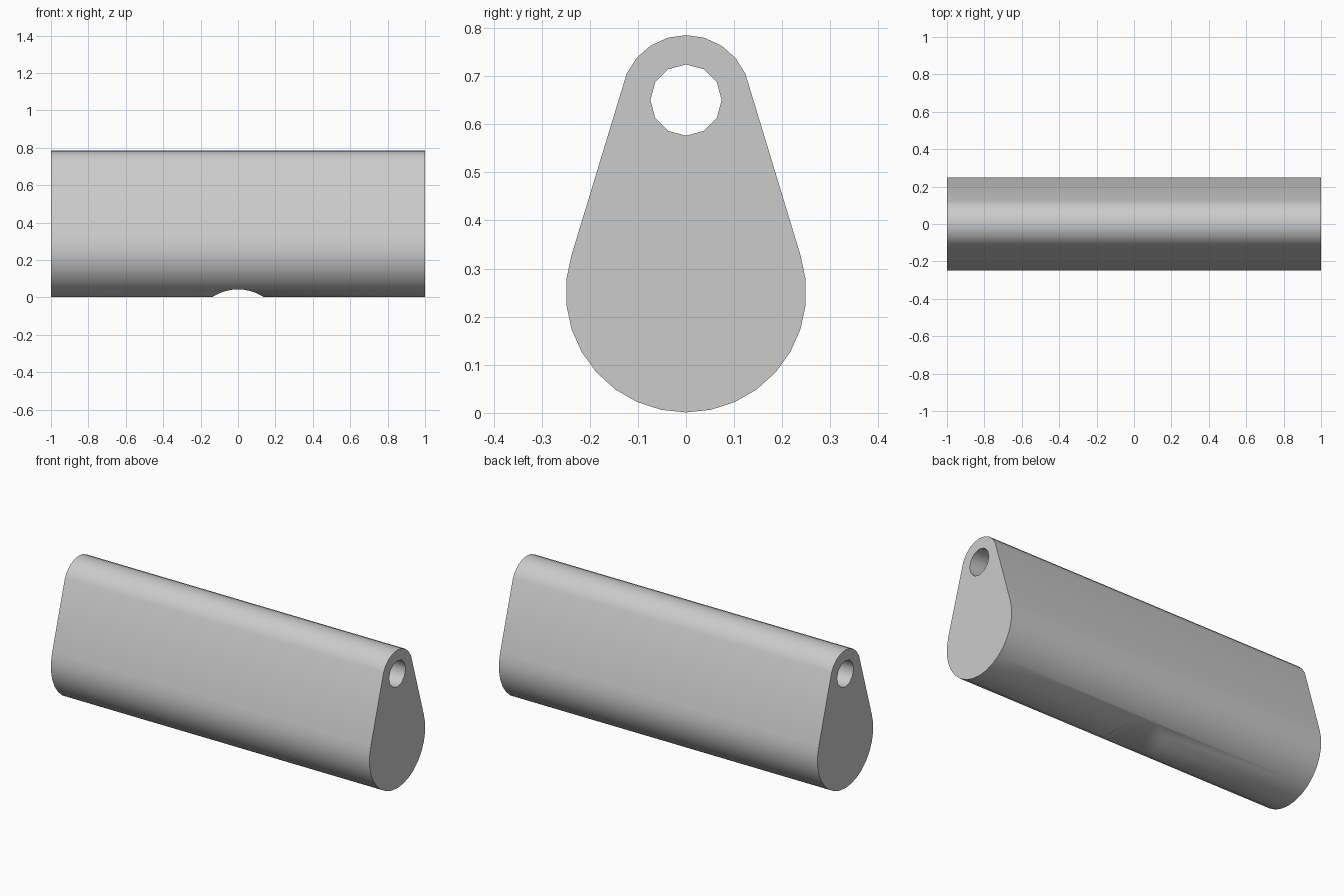
import bpy, bmesh, math
from math import sin, cos, radians
from mathutils import Matrix

cube = bpy.data.objects.get("Cube")
if cube:
    bpy.data.objects.remove(cube, do_unlink=True)

grey = bpy.data.materials.new("plain_grey")
grey.use_nodes = True
colour = (0.6, 0.6, 0.6, 1)
grey.diffuse_color = colour
grey.node_tree.nodes["Principled BSDF"].inputs["Base Color"].default_value = colour


def make_object(name, bm):
    bmesh.ops.recalc_face_normals(bm, faces=bm.faces[:])
    mesh = bpy.data.meshes.new(name)
    bm.to_mesh(mesh)
    bm.free()
    mesh.materials.append(grey)
    obj = bpy.data.objects.new(name, mesh)
    bpy.context.collection.objects.link(obj)
    return obj


def cutter(name, radius, length, sides, z, axis, start):
    bm = bmesh.new()
    turn = Matrix.Rotation(radians(90), 4, axis)
    place = Matrix.Translation((0, 0, z)) @ turn @ Matrix.Rotation(start, 4, 'Z')
    bmesh.ops.create_cone(bm, cap_ends=True, segments=sides, radius1=radius,
                          radius2=radius, depth=length, matrix=place)
    obj = make_object(name, bm)
    obj.hide_render = True
    return obj


# Teardrop section: small arc over the top, wide arc around the bottom
top_z, top_r = 0.65, 0.135
low_z, low_r = 0.251, 0.25
profile = [(top_r * sin(radians(16.5 * k)), top_z + top_r * cos(radians(16.5 * k)))
           for k in range(-4, 5)]
profile += [(low_r * sin(radians(12 * k)), low_z - low_r * cos(radians(12 * k)))
            for k in range(9, -10, -1)]

# Body: section extruded along its length
bm = bmesh.new()
end = bm.faces.new([bm.verts.new((-1, y, z)) for y, z in profile])
swept = bmesh.ops.extrude_face_region(bm, geom=[end], use_keep_orig=True)
bmesh.ops.translate(bm, vec=(2, 0, 0),
                    verts=[v for v in swept["geom"] if isinstance(v, bmesh.types.BMVert)])
body = make_object("teardrop_body", bm)

# Lengthwise bore and the shallow round notch underneath
cutters = [cutter("bore_cutter", 0.074, 2.4, 12, top_z, 'Y', 0),
           cutter("notch_cutter", 0.25, 1.0, 48, -0.207, 'X', 0)]

bpy.ops.object.select_all(action='DESELECT')
body.select_set(True)
bpy.context.view_layer.objects.active = body
for tool in cutters:
    mod = body.modifiers.new(tool.name, 'BOOLEAN')
    mod.operation = 'DIFFERENCE'
    mod.solver = 'EXACT'
    mod.object = tool
    bpy.ops.object.modifier_apply(modifier=mod.name)
    bpy.data.objects.remove(tool, do_unlink=True)

bpy.ops.object.shade_smooth_by_angle(angle=radians(35))
